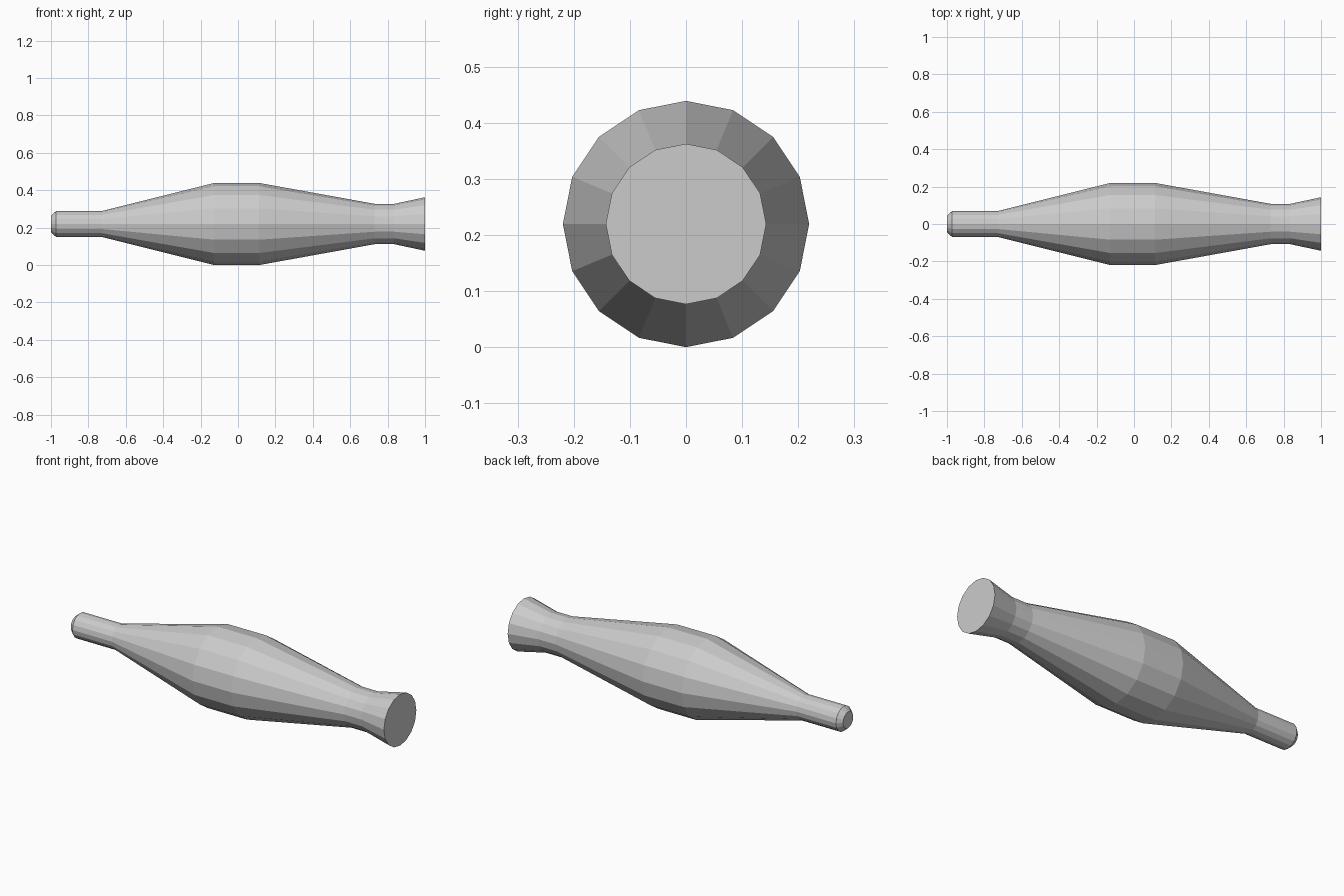
import bpy, bmesh
from math import sin, cos, tau

if "Cube" in bpy.data.objects:
    bpy.data.objects.remove(bpy.data.objects["Cube"])

SIDES = 16
AXIS_Z = 0.2195

# Turned profile along x: (position, radius)
PROFILE = [(-1.0, 0.045), (-0.973, 0.069), (-0.73, 0.069), (-0.127, 0.2195),
           (0.113, 0.2195), (0.73, 0.108), (0.835, 0.108), (1.0, 0.143)]

bm = bmesh.new()
rings = [[bm.verts.new((x, r * cos(tau * i / SIDES), AXIS_Z + r * sin(tau * i / SIDES)))
          for i in range(SIDES)] for x, r in PROFILE]

# Faceted side walls
for a, b in zip(rings, rings[1:]):
    for i in range(SIDES):
        j = (i + 1) % SIDES
        bm.faces.new((a[i], a[j], b[j], b[i]))

# Flat end caps
bm.faces.new(rings[0])
bm.faces.new(rings[-1])
bmesh.ops.recalc_face_normals(bm, faces=bm.faces)

mesh = bpy.data.meshes.new("turned_handle")
bm.to_mesh(mesh)
bm.free()
bpy.context.collection.objects.link(bpy.data.objects.new("turned_handle", mesh))
